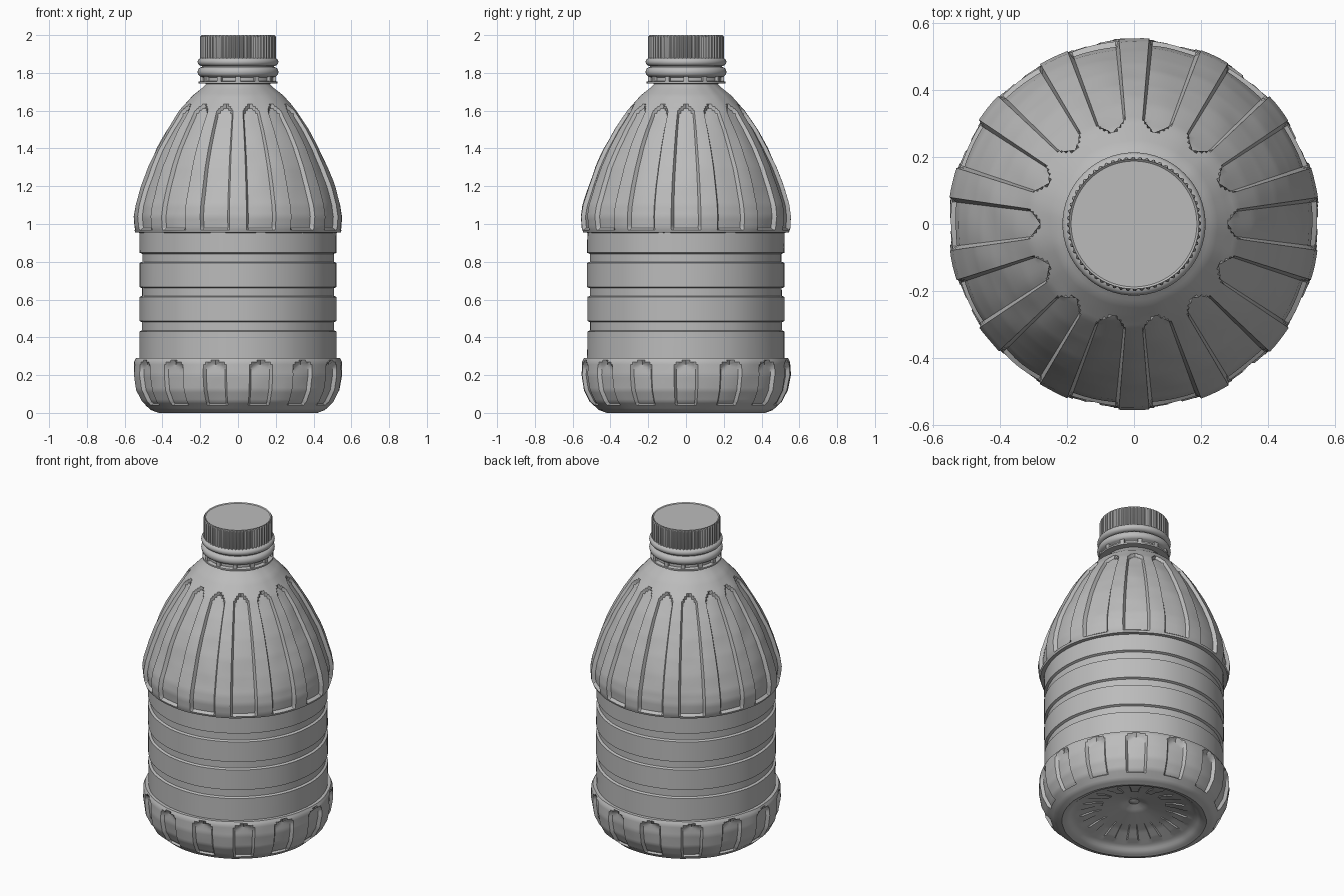
import bpy
import bmesh
from math import sin, cos, pi, radians, sqrt
from mathutils import Vector, noise

cube = bpy.data.objects.get("Cube")
if cube:
    bpy.data.objects.remove(cube, do_unlink=True)

FLUTES = 14
PITCH = 2 * pi / FLUTES

grey = bpy.data.materials.new("plain grey")
grey.use_nodes = True
grey.diffuse_color = (0.5, 0.5, 0.5, 1)
grey.node_tree.nodes["Principled BSDF"].inputs["Base Color"].default_value = (0.5, 0.5, 0.5, 1)


def lathe(name, profile, angles, shape=None):
    """Spin a (radius, height) profile; shape(r, z, angle) may adjust the radius."""
    bm = bmesh.new()
    rings = []
    for r, z in profile:
        if r == 0:
            rings.append([bm.verts.new((0, 0, z))] * len(angles))
            continue
        ring = []
        for a in angles:
            rr = shape(r, z, a) if shape else r
            ring.append(bm.verts.new((rr * cos(a), rr * sin(a), z)))
        rings.append(ring)
    n = len(angles)
    for low, high in zip(rings, rings[1:]):
        for i in range(n):
            j = (i + 1) % n
            corners = list(dict.fromkeys((low[i], low[j], high[j], high[i])))
            if len(corners) > 2:
                bm.faces.new(corners)
    bmesh.ops.recalc_face_normals(bm, faces=bm.faces)
    mesh = bpy.data.meshes.new(name)
    bm.to_mesh(mesh)
    bm.free()
    mesh.materials.append(grey)
    obj = bpy.data.objects.new(name, mesh)
    bpy.context.collection.objects.link(obj)
    bpy.ops.object.select_all(action="DESELECT")
    obj.select_set(True)
    bpy.context.view_layer.objects.active = obj
    bpy.ops.object.shade_smooth_by_angle(angle=radians(30))
    return obj


def refine(points, step):
    """Subdivide a profile so that no segment is longer than step."""
    out = [points[0]]
    for (r0, z0), (r1, z1) in zip(points, points[1:]):
        n = max(1, round(sqrt((r1 - r0) ** 2 + (z1 - z0) ** 2) / step))
        out += [(r0 + (r1 - r0) * k / n, z0 + (z1 - z0) * k / n) for k in range(1, n + 1)]
    return out


def fluted(z_low, z_high, half_width, cap_height, depth):
    """Press round-ended vertical flutes into the wall and add a soft moulded unevenness."""
    def shape(r, z, a):
        off = abs((a + PITCH / 2) % PITCH - PITCH / 2)
        wobble = 0.005 * noise.noise(Vector((cos(a) * 4, sin(a) * 4, z * 7)))
        if r < 0.2 or not z_low < z < z_high:
            return r + wobble * min(1, r * 2)
        t = max(0, (z - z_high + cap_height) / cap_height)
        limit = half_width * sqrt(max(0, 1 - t * t))
        inside = min(1, max(0, (limit - off) / radians(1.1)))
        return r + wobble - depth * inside
    return shape


def flute_angles(half_width):
    """Columns grouped around the edges of each flute."""
    h = half_width
    steps = [-h, -h + radians(1.2), -h * 0.65, -h * 0.35, 0, h * 0.35, h * 0.65,
             h - radians(1.2), h]
    gap = PITCH - 2 * h
    steps += [h + gap * k / 4 for k in (1, 2, 3)]
    return [i * PITCH + s for i in range(FLUTES) for s in steps]


# Base with a domed recess underneath
base_profile = [(0, 0.12), (0.03, 0.13), (0.08, 0.11), (0.25, 0.075), (0.36, 0.035), (0.39, 0.01),
                (0.42, 0), (0.46, 0.015), (0.51, 0.06), (0.54, 0.12), (0.553, 0.2),
                (0.55, 0.27), (0.54, 0.29), (0.5, 0.292)]
w = radians(6.6)
lathe("base", refine(base_profile, 0.014), flute_angles(w), fluted(0.045, 0.272, w, 0.05, 0.02))

# Label wall: four bands parted by narrow grooves
wall_profile = [(0.5, 0.285)]
for low, high in ((0.285, 0.437), (0.48, 0.62), (0.66, 0.8), (0.842, 0.962)):
    wall_profile += [(0.508, low), (0.522, low + 0.006), (0.522, high - 0.006), (0.508, high)]
wall_profile.append((0.5, 0.965))
lathe("label_wall", wall_profile, [i * 2 * pi / 96 for i in range(96)],
      lambda r, z, a: r + 0.004 * noise.noise(Vector((cos(a) * 3, sin(a) * 3, z * 2))))

# Fluted shoulder tapering to the neck
shoulder_profile = [(0.5, 0.952), (0.543, 0.955), (0.552, 0.98), (0.557, 1.04), (0.548, 1.1),
                    (0.517, 1.2), (0.48, 1.3), (0.434, 1.4), (0.378, 1.5), (0.312, 1.6),
                    (0.24, 1.68), (0.19, 1.72), (0.165, 1.745), (0.16, 1.78)]
w = radians(8.2)
lathe("shoulder", refine(shoulder_profile, 0.016), flute_angles(w),
      fluted(0.972, 1.625, w, 0.06, 0.022))

# Neck with a support flange and two rounded rings
neck_profile = [(0.16, 1.742), (0.208, 1.744), (0.208, 1.754), (0.185, 1.758), (0.185, 1.775)]
for mid, size in ((1.805, 0.026), (1.858, 0.022)):
    neck_profile += [(0.19 + 0.024 * sin(pi * k / 8), mid - size * cos(pi * k / 8))
                     for k in range(9)]
neck_profile.append((0.19, 1.885))
lathe("neck_rings", neck_profile, [i * 2 * pi / 64 for i in range(64)])

# Small tabs of the tamper ring
for i in range(12):
    a = i * pi / 6
    bpy.ops.mesh.primitive_cube_add(size=1, location=(0.192 * cos(a), 0.192 * sin(a), 1.768),
                                    rotation=(0, 0, a))
    tab = bpy.context.object
    tab.name = "tamper_tab"
    tab.scale = (0.02, 0.025, 0.028)
    tab.data.materials.append(grey)

# Screw cap with gripping ridges and a flat lid
RIDGES = 60


def ridged(r, z, a):
    return r - 0.006 * (round(a * RIDGES * 2 / pi) % 4 in (2, 3)) if r > 0.198 else r


cap_profile = [(0.19, 1.872), (0.201, 1.876), (0.201, 1.99), (0.194, 2.0), (0.188, 1.995),
               (0, 1.995)]
lathe("screw_cap", cap_profile, [i * 2 * pi / (RIDGES * 4) for i in range(RIDGES * 4)], ridged)
